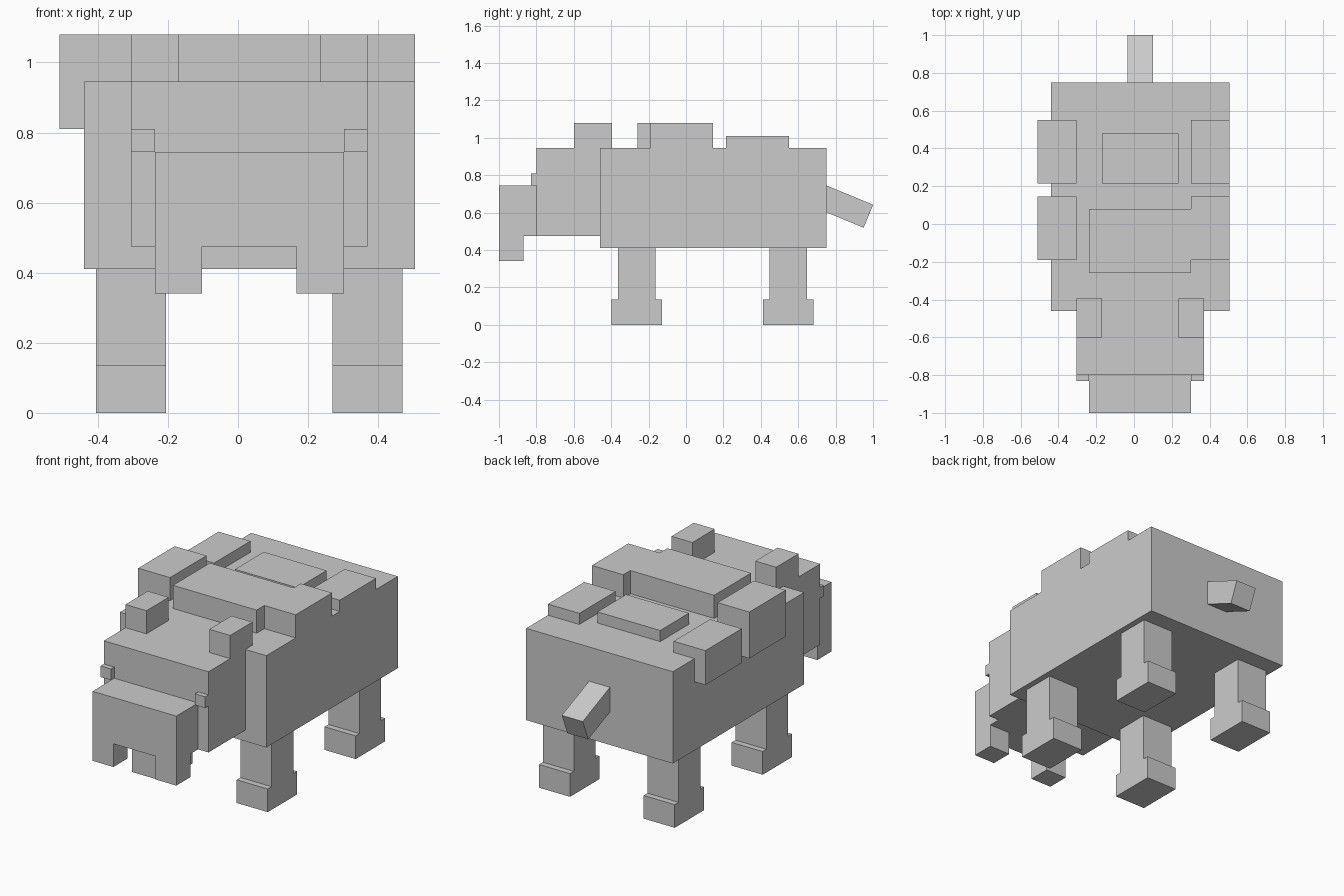
import bpy
import math

cube = bpy.data.objects.get("Cube")
if cube:
    bpy.data.objects.remove(cube, do_unlink=True)

grey = bpy.data.materials.new("plain grey")
grey.use_nodes = True
COLOUR = (0.6, 0.6, 0.6, 1)
grey.diffuse_color = COLOUR
grey.node_tree.nodes["Principled BSDF"].inputs["Base Color"].default_value = COLOUR

CX = 0.0325  # the animal's mirror plane


def box(name, x, y, z, tilt=0):
    """Box from (min, max) ranges, optionally tilted about x."""
    bpy.ops.mesh.primitive_cube_add(size=1)
    ob = bpy.context.object
    ob.name = name
    ob.location = [(r[0] + r[1]) / 2 for r in (x, y, z)]
    ob.scale = [r[1] - r[0] for r in (x, y, z)]
    ob.rotation_euler.x = math.radians(tilt)
    ob.data.materials.append(grey)
    return ob


def pair(name, x, y, z):
    """Left and right boxes; x is measured outwards from the mirror plane."""
    box("left_" + name, (CX + x[0], CX + x[1]), y, z)
    box("right_" + name, (CX - x[1], CX - x[0]), y, z)


# Body, head and snout
box("body", (-0.44, 0.505), (-0.46, 0.75), (0.41, 0.945))
box("head", (-0.305, 0.37), (-0.80, -0.46), (0.475, 0.945))
box("snout", (-0.2375, 0.3025), (-1.0, -0.80), (0.475, 0.745))
pair("tusk", (0.135, 0.27), (-1.0, -0.87), (0.34, 0.475))
pair("eye", (0.27, 0.3375), (-0.83, -0.80), (0.745, 0.81))
pair("ear", (0.2025, 0.3375), (-0.60, -0.395), (0.945, 1.08))

# Legs with wider feet
for end, y in (("front", -0.2625), ("rear", 0.547)):
    pair(end + "_leg", (0.2375, 0.4375), (y - 0.10, y + 0.10), (0.135, 0.41))
    pair(end + "_foot", (0.2375, 0.4375), (y - 0.135, y + 0.135), (0, 0.135))

# Back plates: the right ones hang over the flank, the left ones sit flush
for end, y, top in (("front", (-0.19, 0.145), 1.08), ("rear", (0.215, 0.55), 1.01)):
    box("right_" + end + "_plate", (-0.51, -0.305), y, (0.81, top))
    box("left_" + end + "_plate", (0.3025, 0.505), y, (0.945, top))
box("middle_front_plate", (-0.2375, 0.3025), (-0.26, 0.08), (0.945, 1.08))
box("middle_rear_plate", (-0.17, 0.235), (0.215, 0.48), (0.945, 1.01))

# Drooping tail, rooted inside the body
box("tail", (-0.035, 0.10), (0.648, 0.988), (0.579, 0.712), tilt=-22.5)
